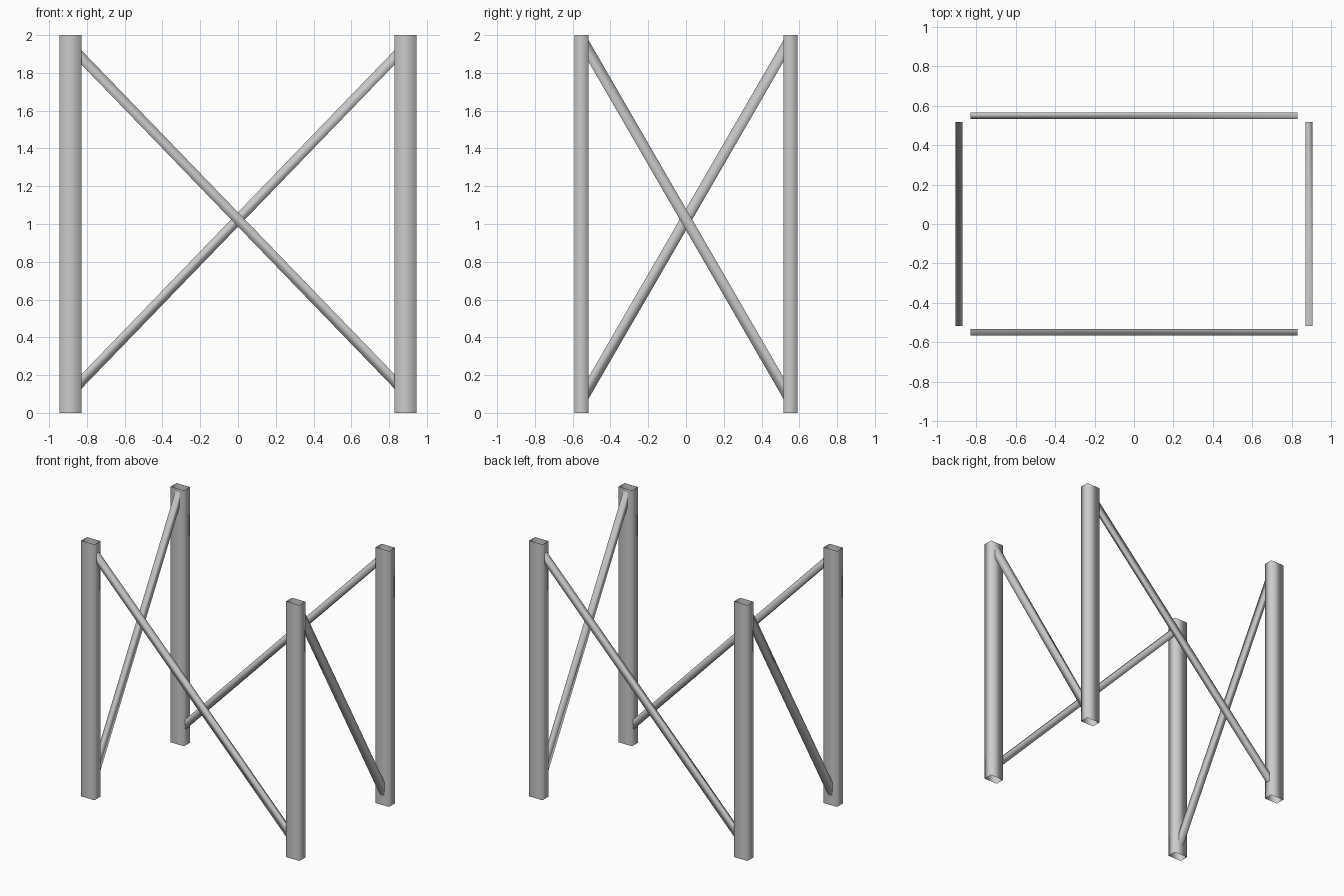
import bpy
import bmesh
from mathutils import Vector

if "Cube" in bpy.data.objects:
    bpy.data.objects.remove(bpy.data.objects["Cube"])


def tube(name, start, end, u, v):
    """Open four-sided tube; u and v are half-width vectors of its end rings."""
    start, end, u, v = map(Vector, (start, end, u, v))
    bm = bmesh.new()
    rings = [[bm.verts.new(c + u * a + v * b)
              for a, b in ((-1, -1), (1, -1), (1, 1), (-1, 1))]
             for c in (start, end)]
    for i in range(4):
        j = (i + 1) % 4
        bm.faces.new((rings[0][i], rings[0][j], rings[1][j], rings[1][i]))
    # Orient faces outward from the tube's axis
    mid = (start + end) / 2
    bm.normal_update()
    for f in bm.faces:
        if f.normal.dot(f.calc_center_median() - mid) < 0:
            f.normal_flip()
    mesh = bpy.data.meshes.new(name)
    bm.to_mesh(mesh)
    bm.free()
    for p in mesh.polygons:
        p.use_smooth = True
    obj = bpy.data.objects.new(name, mesh)
    bpy.context.collection.objects.link(obj)
    return obj


X, Y = 0.887, 0.553         # post centres
PX, PY = 0.058, 0.036       # post half sizes
IX, IY = X - PX, Y - PY     # inner post faces, where the braces end

# Posts and braces repeat under a half turn about z
for s, end_name, side_name in ((1, "front", "right"), (-1, "back", "left")):
    # Open corner posts
    for t, label in ((-1, "a"), (1, "b")):
        tube(f"{end_name}_post_{label}", (t * X, -s * Y, 0), (t * X, -s * Y, 2),
             (PX, 0, 0), (0, PY, 0))

    # Long diagonal brace, ends cut flush with the posts
    tube(f"{end_name}_brace", (-s * IX, -s * 0.549, 1.882), (s * IX, -s * 0.549, 0.166),
         (0, 0.017, 0), (0, 0, 0.038))

    # Short diagonal brace
    tube(f"{side_name}_brace", (s * 0.886, -s * IY, 1.918), (s * 0.886, s * IY, 0.130),
         (0.018, 0, 0), (0, 0, 0.057))
